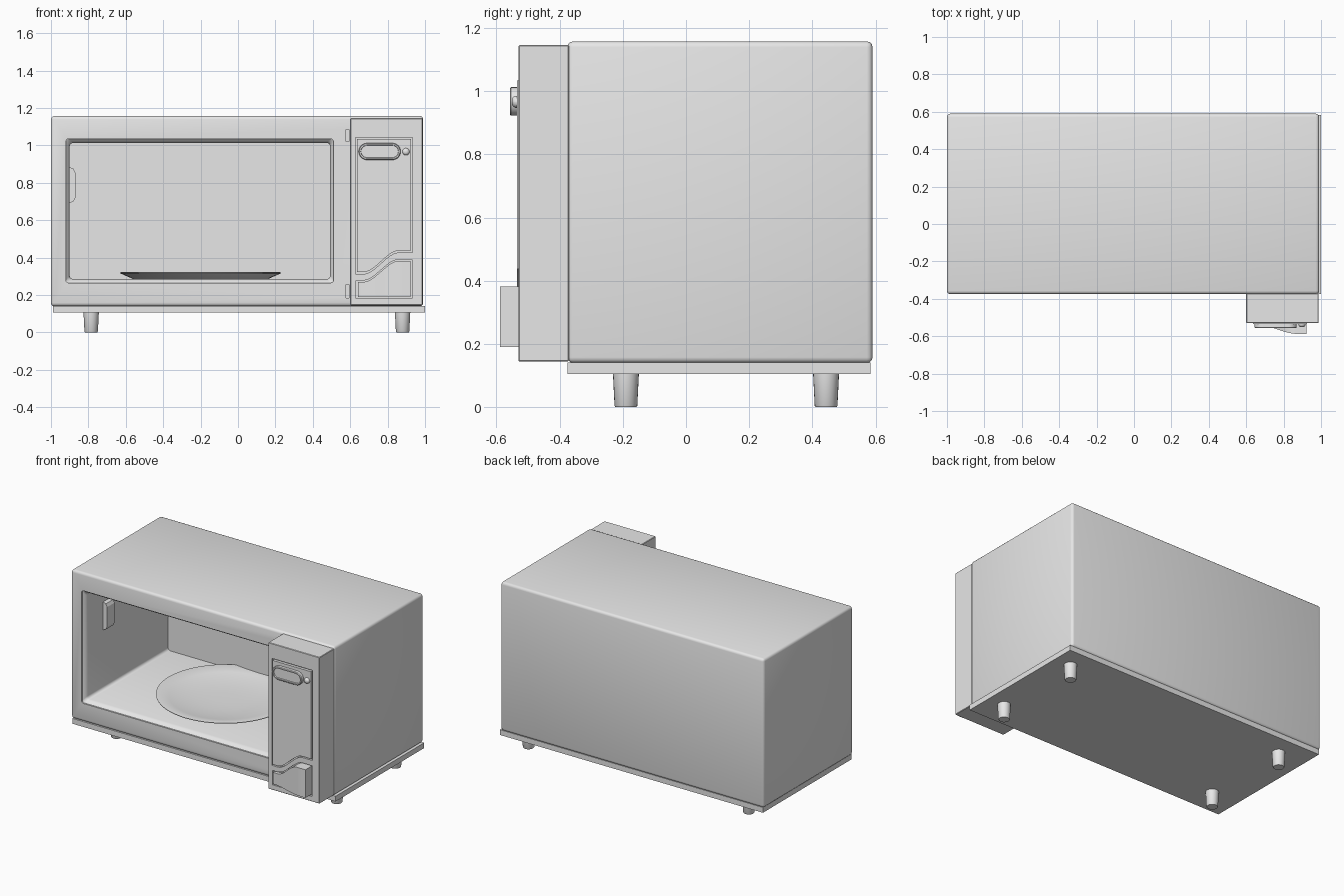
import bpy, bmesh, math

if "Cube" in bpy.data.objects:
    bpy.data.objects.remove(bpy.data.objects["Cube"])

grey = bpy.data.materials.new("plain grey")
grey.use_nodes = True
grey.diffuse_color = (0.8, 0.8, 0.8, 1)
grey.node_tree.nodes["Principled BSDF"].inputs["Base Color"].default_value = (0.8, 0.8, 0.8, 1)


def finish(name, bm):
    bmesh.ops.recalc_face_normals(bm, faces=bm.faces[:])
    mesh = bpy.data.meshes.new(name)
    bm.to_mesh(mesh)
    bm.free()
    mesh.materials.append(grey)
    ob = bpy.data.objects.new(name, mesh)
    bpy.context.collection.objects.link(ob)
    return ob


def smooth(ob, angle=35):
    bpy.ops.object.select_all(action='DESELECT')
    ob.select_set(True)
    bpy.context.view_layer.objects.active = ob
    bpy.ops.object.shade_smooth_by_angle(angle=math.radians(angle))


def box(name, x, y, z, bevel=0, segments=3):
    bm = bmesh.new()
    bmesh.ops.create_cube(bm, size=1)
    for v in bm.verts:
        v.co = [r[0] + (c + 0.5) * (r[1] - r[0]) for r, c in zip((x, y, z), v.co)]
    if bevel:
        bmesh.ops.bevel(bm, geom=bm.edges[:], offset=bevel, segments=segments,
                        profile=0.5, affect='EDGES')
    return finish(name, bm)


def loft(name, rings, cap=True):
    """Skin a list of equal-length point rings."""
    bm = bmesh.new()
    rows = [[bm.verts.new(p) for p in ring] for ring in rings]
    n = len(rows[0])
    for a, b in zip(rows, rows[1:]):
        for i in range(n):
            bm.faces.new((a[i], a[(i + 1) % n], b[(i + 1) % n], b[i]))
    if cap:
        bm.faces.new(rows[0])
        bm.faces.new(rows[-1])
    return finish(name, bm)


def rounded(x0, x1, z0, z1, r, y, steps=6):
    """Rounded rectangle facing the front."""
    pts = []
    for q, (cx, cz) in enumerate(((x1 - r, z1 - r), (x0 + r, z1 - r),
                                  (x0 + r, z0 + r), (x1 - r, z0 + r))):
        for i in range(steps + 1):
            a = (q + i / steps) * math.pi / 2
            pts.append((cx + r * math.cos(a), y, cz + r * math.sin(a)))
    return pts


def lathe(name, profile, x, y, sides=64):
    rings = [[(x + r * math.cos(2 * math.pi * i / sides),
               y + r * math.sin(2 * math.pi * i / sides), z)
              for i in range(sides)] for r, z in profile]
    return loft(name, rings)


def cut(target, cutters):
    for c in cutters:
        m = target.modifiers.new("cut", 'BOOLEAN')
        m.object, m.operation, m.solver = c, 'DIFFERENCE', 'EXACT'
        bpy.context.view_layer.objects.active = target
        bpy.ops.object.modifier_apply(modifier=m.name)
        bpy.data.objects.remove(c)


def wave(x):
    """S-shaped divider on the control panel, from 0 to 1."""
    t = min(max((x - 0.67) / 0.19, 0), 1)
    return t * t * (3 - 2 * t)


def wavy(name, x0, x1, section, steps=28):
    """Loft across x; section(x) gives back y, front y, low z, high z."""
    rings = []
    for i in range(steps + 1):
        x = x0 + (x1 - x0) * i / steps
        yb, yf, lo, hi = section(x)
        rings.append([(x, yb, lo), (x, yf, lo), (x, yf, hi), (x, yb, hi)])
    return loft(name, rings)


# Housing with open cooking chamber, softened rim and hinge slots
housing = box("housing", (-1, 0.99), (-0.375, 0.59), (0.14, 1.157), 0.018)
cavity = loft("cavity_cutter", [
    rounded(-0.92, 0.51, 0.265, 1.035, 0.015, -0.39),
    rounded(-0.92, 0.51, 0.265, 1.035, 0.015, -0.365),
    rounded(-0.907, 0.5, 0.278, 1.02, 0.02, -0.353),
    rounded(-0.9, 0.493, 0.285, 1.013, 0.02, -0.335),
    rounded(-0.9, 0.493, 0.285, 1.013, 0.02, 0.53)])
slots = [box("slot_cutter", (0.577, 0.593), (-0.4, -0.335), z)
         for z in ((0.185, 0.255), (1.02, 1.085))]
cut(housing, [cavity] + slots)
smooth(housing)

# Base tray and feet
box("base_tray", (-0.99, 1), (-0.375, 0.583), (0.105, 0.141))
for side, fx in (("right", -0.785), ("left", 0.88)):
    for end, fy in (("front", -0.19), ("back", 0.443)):
        foot = lathe(f"{end}_{side}_foot",
                     [(0.033, 0), (0.036, 0.005), (0.041, 0.106)], fx, fy, 24)
        smooth(foot)

# Turntable plate
plate = lathe("turntable_plate", [
    (0.34, 0.284), (0.36, 0.285), (0.43, 0.316), (0.431, 0.32), (0.424, 0.322),
    (0.35, 0.307), (0.27, 0.296), (0.18, 0.289), (0.08, 0.287)], -0.2, 0.15)
smooth(plate)

# Roller guide on the chamber's right wall
loft("wall_guide", [[(x, y, z) for x, z in
                     ((-0.905, 0.69), (-0.88, 0.70), (-0.87, 0.72),
                      (-0.87, 0.855), (-0.88, 0.875), (-0.905, 0.885))]
                    for y in (-0.17, -0.09)])

# Control panel with two recesses split by the wavy divider
panel = box("control_panel", (0.6, 0.987), (-0.53, -0.37), (0.145, 1.145), 0.003, 1)
upper = wavy("upper_cutter", 0.627, 0.933,
             lambda x: (-0.515, -0.55, 0.312 + 0.115 * wave(x), 1.043))
lower = wavy("lower_cutter", 0.632, 0.93,
             lambda x: (-0.515, -0.55, 0.18, 0.278 + 0.112 * wave(x)))
cut(panel, [upper, lower])

# Raised fascia and sculpted door button
fascia = wavy("panel_fascia", 0.636, 0.924,
              lambda x: (-0.51, -0.534, 0.322 + 0.115 * wave(x), 1.033))


def button_section(x):
    t = min(max((x - 0.64) / 0.24, 0), 1)
    return (-0.51, -0.535 - 0.053 * t * t * (3 - 2 * t), 0.19, 0.27 + 0.112 * wave(x))


button = wavy("door_button", 0.641, 0.921, button_section)
smooth(button)

# Display bezel with sunken window
bezel = loft("display_bezel", [
    rounded(0.645, 0.87, 0.922, 1.012, 0.0449, -0.52),
    rounded(0.645, 0.87, 0.922, 1.012, 0.0449, -0.553),
    rounded(0.649, 0.866, 0.926, 1.008, 0.0409, -0.557),
    rounded(0.656, 0.859, 0.933, 1.001, 0.0339, -0.557),
    rounded(0.658, 0.857, 0.935, 0.999, 0.0319, -0.55)])
smooth(bezel)

# Small indicator knob
knob = loft("indicator_knob", [
    rounded(0.898 - r, 0.898 + r, 0.966 - r, 0.966 + r, r * 0.999, y)
    for r, y in ((0.019, -0.52), (0.019, -0.54), (0.015, -0.547), (0.007, -0.551))])
smooth(knob)
